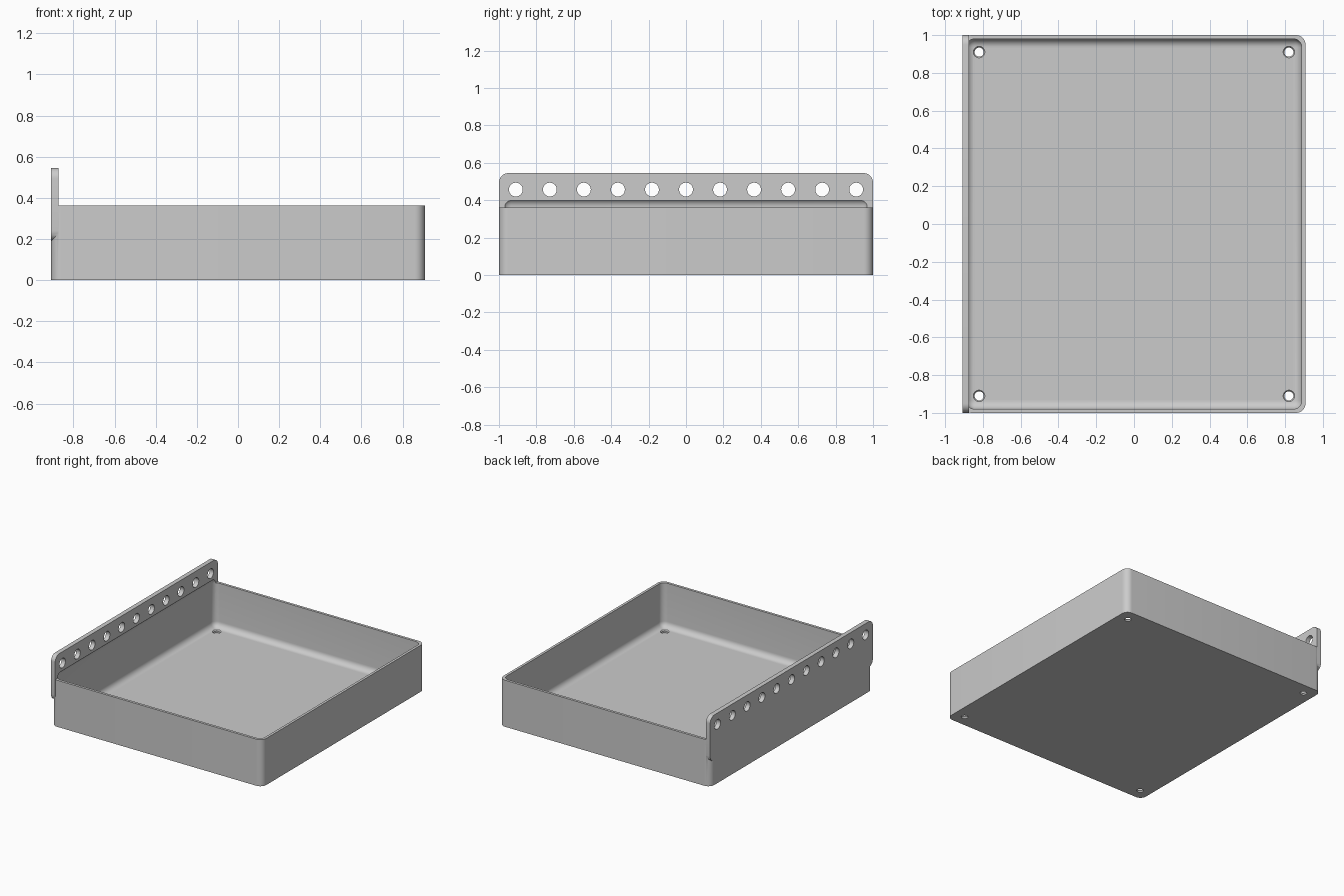
import bpy, bmesh, math
from mathutils import Matrix, Vector

cube = bpy.data.objects.get("Cube")
if cube:
    bpy.data.objects.remove(cube, do_unlink=True)

HX, HY, RIM = 0.908, 1.0, 0.362      # outer half sizes and rim height
PLATE_X = -0.873                     # inner face of the hanging plate

grey = bpy.data.materials.new("plain grey")
grey.use_nodes = True
grey.diffuse_color = (0.6, 0.6, 0.6, 1)
grey.node_tree.nodes["Principled BSDF"].inputs["Base Color"].default_value = (0.6, 0.6, 0.6, 1)


def finish(name, bm):
    mesh = bpy.data.meshes.new(name)
    bm.to_mesh(mesh)
    bm.free()
    mesh.materials.append(grey)
    obj = bpy.data.objects.new(name, mesh)
    bpy.context.collection.objects.link(obj)
    return obj


def rounded_box(name, lo, hi, radius, axis=None, segments=8):
    """Box with rounded edges: all of them, or only those along one axis."""
    lo, hi = Vector(lo), Vector(hi)
    bm = bmesh.new()
    bmesh.ops.create_cube(bm, size=1)
    bmesh.ops.scale(bm, vec=hi - lo, verts=bm.verts)
    bmesh.ops.translate(bm, vec=(lo + hi) / 2, verts=bm.verts)
    edges = [e for e in bm.edges if axis is None
             or abs((e.verts[0].co - e.verts[1].co).normalized()[axis]) > 0.9]
    bmesh.ops.bevel(bm, geom=edges, offset=radius, segments=segments,
                    profile=0.5, affect='EDGES')
    return finish(name, bm)


def add_cone(bm, centre, r1, r2, depth, turn=None):
    matrix = Matrix.Translation(centre) @ (turn or Matrix())
    bmesh.ops.create_cone(bm, cap_ends=True, segments=32, radius1=r1,
                          radius2=r2, depth=depth, matrix=matrix)


def combine(target, tool, operation):
    mod = target.modifiers.new("join", 'BOOLEAN')
    mod.operation, mod.object, mod.solver = operation, tool, 'EXACT'
    bpy.context.view_layer.objects.active = target
    bpy.ops.object.modifier_apply(modifier=mod.name)
    bpy.data.objects.remove(tool, do_unlink=True)


# Solid outer body, with the hanging plate along its right side
tray = rounded_box("tray", (-HX, -HY, 0), (HX, HY, RIM), 0.05, axis=2)
plate = rounded_box("hanging_plate", (-HX, -HY, 0.19), (PLATE_X, HY, 0.545), 0.05, axis=0)
combine(tray, plate, 'UNION')

# Hollow with soft edges, reaching a little way up into the plate
hollow = rounded_box("hollow", (-0.888, -0.98, 0.02), (0.888, 0.98, 0.41), 0.045)
combine(tray, hollow, 'DIFFERENCE')

# The hollow closes over above the rim only inside the plate
# Row of hanging holes
bm = bmesh.new()
for i in range(-5, 6):
    add_cone(bm, (-0.89, i * 0.182, 0.457), 0.037, 0.037, 0.2,
             Matrix.Rotation(math.pi / 2, 4, 'Y'))
combine(tray, finish("hanging_holes", bm), 'DIFFERENCE')

# Drain holes in the floor corners, each with a sunken upper edge
for r1, r2, z, depth in ((0.024, 0.024, 0, 0.2), (0.024, 0.032, 0.017, 0.01)):
    bm = bmesh.new()
    for sx in (-1, 1):
        for sy in (-1, 1):
            add_cone(bm, (sx * 0.82, sy * 0.91, z), r1, r2, depth)
    combine(tray, finish("drain_holes", bm), 'DIFFERENCE')

bpy.ops.object.select_all(action='DESELECT')
tray.select_set(True)
bpy.context.view_layer.objects.active = tray
bpy.ops.object.shade_smooth_by_angle(angle=math.radians(30))
